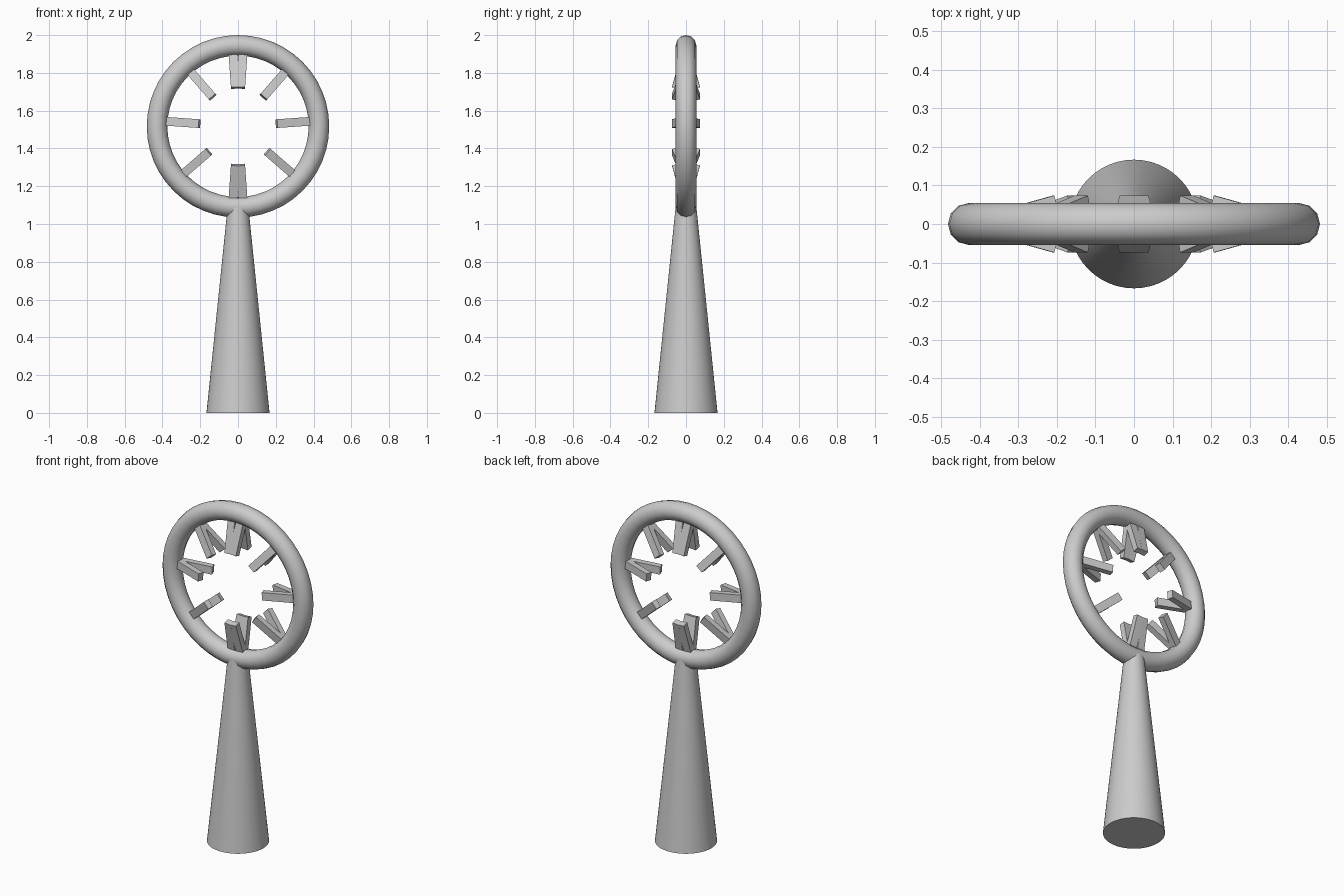
import bpy, math
from mathutils import Matrix, Vector

if "Cube" in bpy.data.objects:
    bpy.data.objects.remove(bpy.data.objects["Cube"])

ZC = 1.517  # ring centre height


def smooth(obj, angle=40):
    bpy.context.view_layer.objects.active = obj
    obj.select_set(True)
    bpy.ops.object.shade_smooth_by_angle(angle=math.radians(angle))
    obj.select_set(False)


# tapered stand
bpy.ops.mesh.primitive_cone_add(vertices=48, radius1=0.167, radius2=0.055,
                                depth=1.09, location=(0, 0, 0.545))
stand = bpy.context.object
stand.name = "stand"
smooth(stand)

# upright ring
bpy.ops.mesh.primitive_torus_add(major_segments=48, minor_segments=12,
                                 major_radius=0.4285, minor_radius=0.0545,
                                 location=(0, 0, ZC), rotation=(math.pi / 2, 0, 0))
ring = bpy.context.object
ring.name = "ring"
smooth(ring)


# block pointing inward from the ring, leaning outward in y
def spoke_block(name, angle_deg, side, flip):
    length, thick, width = 0.21, 0.034, 0.046
    tilt = math.radians(15.5)
    inward = Vector((-math.cos(tilt), math.sin(tilt) * side, 0))   # x radial, y depth
    across = Vector((math.sin(tilt), math.cos(tilt) * side, 0))
    tip = Vector((0.209, 0.074 * side, 0))                         # outer inner-end corner
    centre = tip - inward * length / 2 - across * thick / 2
    a = math.radians(180 - angle_deg if flip else angle_deg)
    bpy.ops.mesh.primitive_cube_add(size=1)
    obj = bpy.context.object
    obj.name = name
    lean = Matrix.Rotation(-tilt * side, 4, 'Z')
    obj.data.transform(Matrix.Translation((0, 0, ZC))
                       @ Matrix.Rotation(-a, 4, 'Y')
                       @ Matrix.Translation(centre) @ lean
                       @ Matrix.Diagonal((length, thick, width, 1)))


# five spokes per half, mirrored left/right and front/back
for i in range(5):
    for flip in (False, True):
        for side in (-1, 1):
            spoke_block(f"spoke_{i}_{'right' if flip else 'left'}_{'back' if side > 0 else 'front'}",
                        86 + 45 * i, side, flip)
